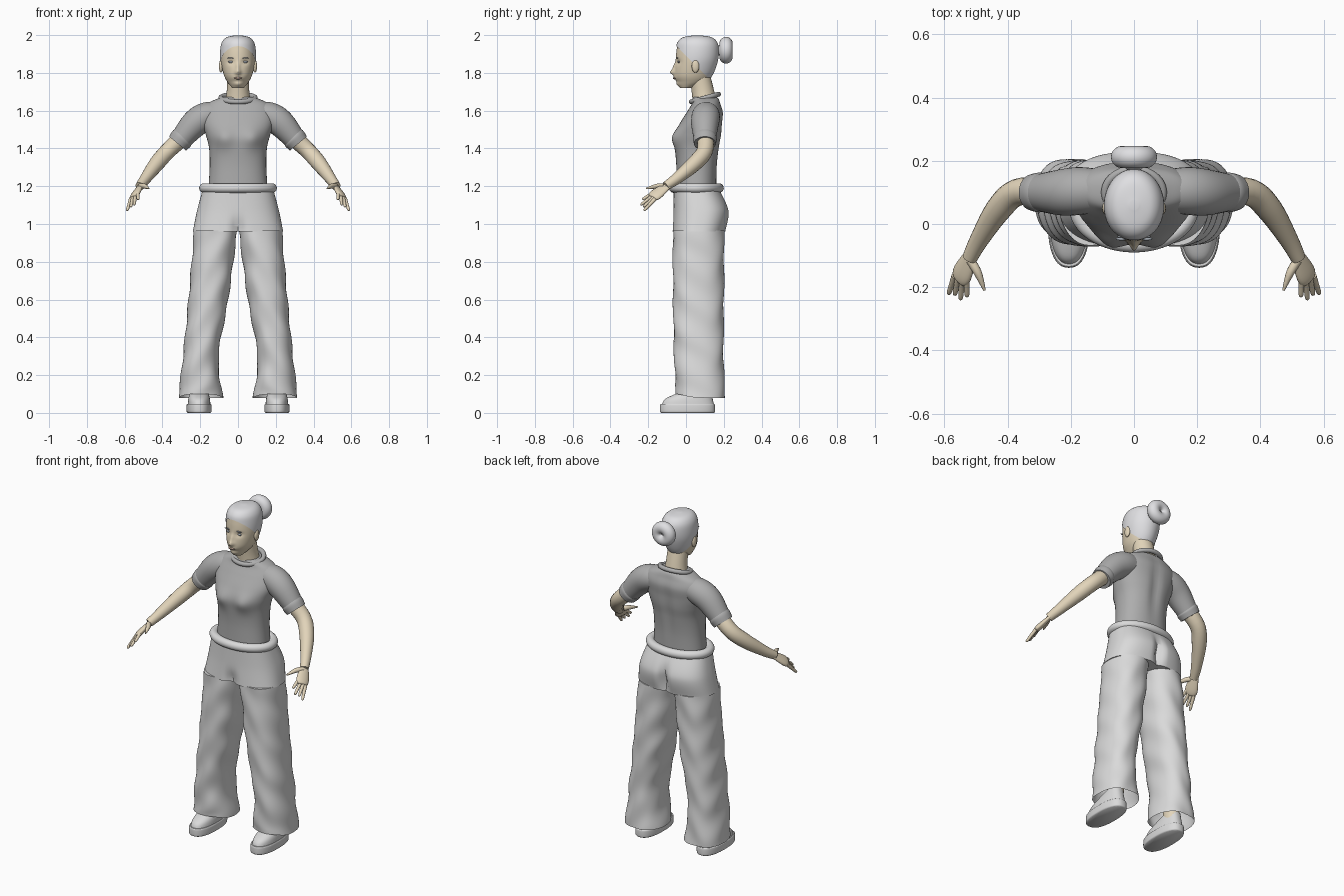
import bpy, bmesh, math
from mathutils import Vector

if "Cube" in bpy.data.objects:
    bpy.data.objects.remove(bpy.data.objects["Cube"])


def material(name, red, green, blue):
    mat = bpy.data.materials.new(name)
    mat.use_nodes = True
    mat.diffuse_color = (red, green, blue, 1)
    mat.node_tree.nodes["Principled BSDF"].inputs["Base Color"].default_value = mat.diffuse_color
    return mat


SKIN = material("skin", red=.76, green=.66, blue=.49)
SHIRT = material("shirt grey", red=.42, green=.42, blue=.42)
CLOTH = material("trouser grey", red=.7, green=.7, blue=.7)
HAIR = material("hair grey", red=.74, green=.74, blue=.76)
EYE = material("eye grey", red=.35, green=.38, blue=.42)
LIP = material("lip", red=.55, green=.4, blue=.32)
FORWARD, UP = Vector((0, -1, 0)), Vector((0, 0, 1))


def ring(z, y, width, depth, x=0):
    """One level of a loft; width and depth are half sizes."""
    return Vector((x, y, z, width, depth))


def knot(x, y, z, radius):
    """One point of a tube."""
    return Vector((x, y, z, radius))


def spline(rows, steps):
    """Smoothly resample rows, with the given steps per span."""
    padded = [rows[0], *rows, rows[-1]]
    result = []
    for before, start, end, after in zip(padded, padded[1:], padded[2:], padded[3:]):
        for k in range(steps):
            t = k / steps
            bend_in, bend_out = (end - before) / 2, (after - start) / 2
            ease = t * t * (3 - 2 * t)
            result.append(start.lerp(end, ease) + bend_in * t * (1 - t) ** 2
                          - bend_out * t * t * (1 - t))
    return result + [rows[-1]]


def finish(name, bm, mat, mirror=False):
    bmesh.ops.recalc_face_normals(bm, faces=bm.faces)
    mesh = bpy.data.meshes.new(name)
    bm.to_mesh(mesh)
    bm.free()
    mesh.materials.append(mat)
    for face in mesh.polygons:
        face.use_smooth = True
    mesh.set_sharp_from_angle(angle=math.radians(50))
    obj = bpy.data.objects.new(name, mesh)
    bpy.context.collection.objects.link(obj)
    if mirror:
        obj.modifiers.new("mirror", "MIRROR")


def bridge(loops, closed=False, open_end=False):
    """Join point loops with faces and cap the ends."""
    bm = bmesh.new()
    rows = [[bm.verts.new(point) for point in loop] for loop in loops]
    for low, high in zip(rows, rows[1:] + rows[:1] if closed else rows[1:]):
        for i in range(len(low)):
            bm.faces.new((low[i - 1], low[i], high[i], high[i - 1]))
    if not closed:
        bm.faces.new(rows[0])
        if not open_end:
            bm.faces.new(rows[-1])
    return bm


def circle(segments):
    angles = (math.tau * i / segments for i in range(segments))
    return [(math.cos(angle), math.sin(angle)) for angle in angles]


def loft(rows, squareness=2, segments=64, steps=8, grow=0, open_end=False):
    """Stack rounded rings into a solid."""
    def soften(value):
        return math.copysign(abs(value) ** (2 / squareness), value)
    loops = []
    for x, y, z, width, depth in spline(rows, steps):
        loops.append([(x + (width + grow) * soften(c), y + (depth + grow) * soften(s), z + grow)
                      for c, s in circle(segments)])
    return bridge(loops, open_end=open_end)


def push(bm, move, x=0, y=0, z=0, wide=1, tall=1, deep=.07):
    """Soft bump or dent around a point."""
    for vert in bm.verts:
        offset = vert.co - Vector((x, y, z))
        falloff = (offset.x / wide) ** 2 + (offset.y / deep) ** 2 + (offset.z / tall) ** 2
        vert.co += move * math.exp(-falloff)


def tube(name, knots, mat, side=UP, flat=1, segments=20, mirror=True, closed=False):
    """Sweep a round or flattened section along a smooth path."""
    path = knots if closed else spline(knots, steps=5)
    last = len(path) - 1
    loops = []
    for i, point in enumerate(path):
        before = path[i - 1] if closed or i else point
        after = path[(i + 1) % len(path)] if closed else path[min(i + 1, last)]
        along = (after.xyz - before.xyz).normalized()
        across = (side - along * side.dot(along)).normalized()
        thick = along.cross(across) * flat
        loops.append([point.xyz + point.w * (across * c + thick * s) for c, s in circle(segments)])
    finish(name, bridge(loops, closed), mat, mirror)


def hoop(name, mat, y, z, width, depth, radius, tilt=0, upright=False):
    """Closed ring of tube, lying flat or standing up."""
    if upright:
        knots = [knot(width * c, y, z + depth * s, radius) for c, s in circle(64)]
    else:
        knots = [knot(width * c, y + depth * s, z + tilt * s, radius) for c, s in circle(64)]
    tube(name, knots, mat, FORWARD if upright else UP, mirror=False, closed=True)


def ball(name, mat, location, width, depth, height, mirror=True):
    bm = bmesh.new()
    bmesh.ops.create_uvsphere(bm, u_segments=20, v_segments=12, radius=1)
    bmesh.ops.scale(bm, verts=bm.verts, vec=(width, depth, height))
    bmesh.ops.translate(bm, verts=bm.verts, vec=location)
    finish(name, bm, mat, mirror)


# Head: nose, bridge, lips, chin and eye sockets are soft pushes
skull = [ring(z=1.72, y=0, width=.03, depth=.03), ring(z=1.75, y=.03, width=.055, depth=.075),
         ring(z=1.79, y=.04, width=.075, depth=.1), ring(z=1.86, y=.055, width=.09, depth=.11),
         ring(z=1.92, y=.06, width=.09, depth=.11), ring(z=1.96, y=.06, width=.08, depth=.1),
         ring(z=1.985, y=.06, width=.055, depth=.07), ring(z=1.995, y=.06, width=.01, depth=.01)]
head = loft(skull, segments=112)
push(head, FORWARD * .022, y=-.06, z=1.803, wide=.015, tall=.014)
push(head, FORWARD * .011, y=-.06, z=1.83, wide=.011, tall=.024)
push(head, FORWARD * .008, y=-.06, z=1.773, wide=.024, tall=.012)
push(head, FORWARD * .01, y=-.05, z=1.74, wide=.026, tall=.014)
for side in (-1, 1):
    push(head, FORWARD * -.009, x=side * .038, y=-.05, z=1.858, wide=.02, tall=.013)
finish("head", head, SKIN)
neck = [ring(z=1.6, y=.105, width=.075, depth=.065), ring(z=1.7, y=.09, width=.06, depth=.06),
        ring(z=1.8, y=.07, width=.058, depth=.055)]
finish("neck", loft(neck), SKIN)
ball("ear", SKIN, location=(.09, .05, 1.835), width=.011, depth=.02, height=.034)
ball("eye", EYE, location=(.038, -.039, 1.858), width=.014, depth=.006, height=.006)
ball("eyebrow", EYE, location=(.04, -.047, 1.878), width=.018, depth=.005, height=.003)
ball("lips", LIP, location=(0, -.061, 1.772), width=.022, depth=.008, height=.006, mirror=False)

# Hair: a slightly larger skull cut along the sloping hairline, plus a bun
hair = loft(skull, segments=96, grow=.004)
bmesh.ops.bisect_plane(hair, geom=[*hair.verts, *hair.edges, *hair.faces],
                       plane_co=UP * 1.89, plane_no=UP - FORWARD, clear_inner=True)
finish("hair", hair, HAIR)
hoop("hair_bun", HAIR, y=.212, z=1.92, width=.038, depth=.036, radius=.035, upright=True)
ball("bun_core", HAIR, location=(0, .195, 1.92), width=.035, depth=.03, height=.035, mirror=False)

# Shirt with bust and spine line
torso = [ring(z=1.185, y=.055, width=.157, depth=.106), ring(z=1.3, y=.057, width=.15, depth=.108),
         ring(z=1.4, y=.06, width=.153, depth=.117), ring(z=1.47, y=.067, width=.17, depth=.122),
         ring(z=1.53, y=.08, width=.187, depth=.113), ring(z=1.59, y=.1, width=.188, depth=.097),
         ring(z=1.635, y=.107, width=.165, depth=.077), ring(z=1.663, y=.104, width=.11, depth=.07),
         ring(z=1.672, y=.1, width=.085, depth=.06)]
shirt = loft(torso, squareness=2.25)
for side in (-1, 1):
    push(shirt, FORWARD * .026, x=side * .078, y=-.06, z=1.455, wide=.055, tall=.055)
push(shirt, FORWARD * .012, y=.19, z=1.45, wide=.03, tall=.16)
finish("shirt", shirt, SHIRT)
hoop("collar", SHIRT, y=.1, z=1.667, width=.091, depth=.072, radius=.013, tilt=.02)
sleeve = [knot(x=.09, y=.105, z=1.58, radius=.065), knot(x=.165, y=.105, z=1.57, radius=.075),
          knot(x=.23, y=.1, z=1.53, radius=.073), knot(x=.31, y=.1, z=1.437, radius=.056)]
tube("sleeve", sleeve, SHIRT, FORWARD, segments=32)
cuff = [knot(x=.29, y=.1, z=1.46, radius=.06), knot(x=.3, y=.1, z=1.45, radius=.063),
        knot(x=.32, y=.1, z=1.426, radius=.058)]
tube("sleeve_cuff", cuff, SHIRT, FORWARD, segments=32)

# Arms and hands, the fingers fanned across the palm
arm = [knot(x=.28, y=.1, z=1.47, radius=.046), knot(x=.37, y=.1, z=1.388, radius=.043),
       knot(x=.43, y=.045, z=1.32, radius=.041), knot(x=.49, y=-.05, z=1.24, radius=.03),
       knot(x=.52, y=-.108, z=1.2, radius=.024)]
tube("arm", arm, SKIN)
spread = Vector((-.7, -.1, .7))
palm = [knot(x=.512, y=-.09, z=1.21, radius=.022), knot(x=.54, y=-.15, z=1.163, radius=.037),
        knot(x=.552, y=-.175, z=1.143, radius=.032), knot(x=.555, y=-.18, z=1.139, radius=.012)]
tube("palm", palm, SKIN, spread, flat=.45)
fingers = ("little_finger", "ring_finger", "middle_finger", "index_finger")
for i, name in enumerate(fingers):
    base = Vector((.549, -.167, 1.15)) + spread * (i - 1.5) * .017
    reach = Vector((.009, -.06, -.05)) + spread * (i - 1.5) * .011
    reach *= 1.2 if name == "middle_finger" else 1
    tube(name, [knot(*(base + reach * t), radius=.011 - .004 * t) for t in (0, .5, .9)]
         + [knot(*(base + reach), radius=.002)], SKIN, spread, segments=12)
thumb = [knot(x=.518, y=-.115, z=1.2, radius=.014), knot(x=.494, y=-.155, z=1.2, radius=.013),
         knot(x=.473, y=-.21, z=1.188, radius=.004)]
tube("thumb", thumb, SKIN, spread, segments=12)

# Waistband and upper trousers, with a soft cleft behind
hoop("waistband", CLOTH, y=.055, z=1.19, width=.181, depth=.12, radius=.025)
pelvis = [ring(z=1.185, y=.055, width=.186, depth=.12), ring(z=1.07, y=.08, width=.217, depth=.147),
          ring(z=.96, y=.068, width=.239, depth=.141)]
hips = loft(pelvis, squareness=2.5, segments=96, steps=14)
push(hips, FORWARD * .04, y=.225, z=1.03, wide=.025, tall=.08, deep=.09)
push(hips, FORWARD * -.03, y=-.07, z=.96, wide=.03, tall=.06)
finish("hips", hips, CLOTH)

# Wide trouser legs, open and rippled, with the hem lifted in front
leg = [ring(z=.965, x=.118, y=.066, width=.114, depth=.135),
       ring(z=.6, x=.157, y=.066, width=.105, depth=.134),
       ring(z=.3, x=.197, y=.068, width=.094, depth=.13),
       ring(z=.08, x=.198, y=.078, width=.118, depth=.13)]
legs = loft(leg, squareness=2.3, steps=20, open_end=True)
for vert in legs.verts:
    vert.co.x += .003 * math.sin(vert.co.z * 34 + vert.co.y * 20)
    vert.co.y += .003 * math.sin(vert.co.z * 30 + vert.co.x * 40)
push(legs, UP * .02, x=.2, y=-.06, z=.08, tall=.05)
finish("trouser_leg", legs, CLOTH, mirror=True)
ankle = [ring(z=.06, x=.2, y=.08, width=.04, depth=.05), ring(z=.35, x=.2, y=.08, width=.05, depth=.05)]
finish("ankle", loft(ankle, segments=24), SKIN, mirror=True)

# Shoes: thick sole and low upper
sole = [ring(z=z, x=.206, y=.008, width=.066 - inset, depth=.146 - inset)
        for z, inset in ((0, .006), (.008, 0), (.04, 0), (.048, .004))]
finish("shoe_sole", loft(sole, squareness=2.4), CLOTH, mirror=True)
upper = [ring(z=.045, x=.206, y=.01, width=.06, depth=.138),
         ring(z=.08, x=.206, y=.02, width=.056, depth=.12),
         ring(z=.13, x=.206, y=.075, width=.042, depth=.055)]
finish("shoe_upper", loft(upper, squareness=2.3), CLOTH, mirror=True)
